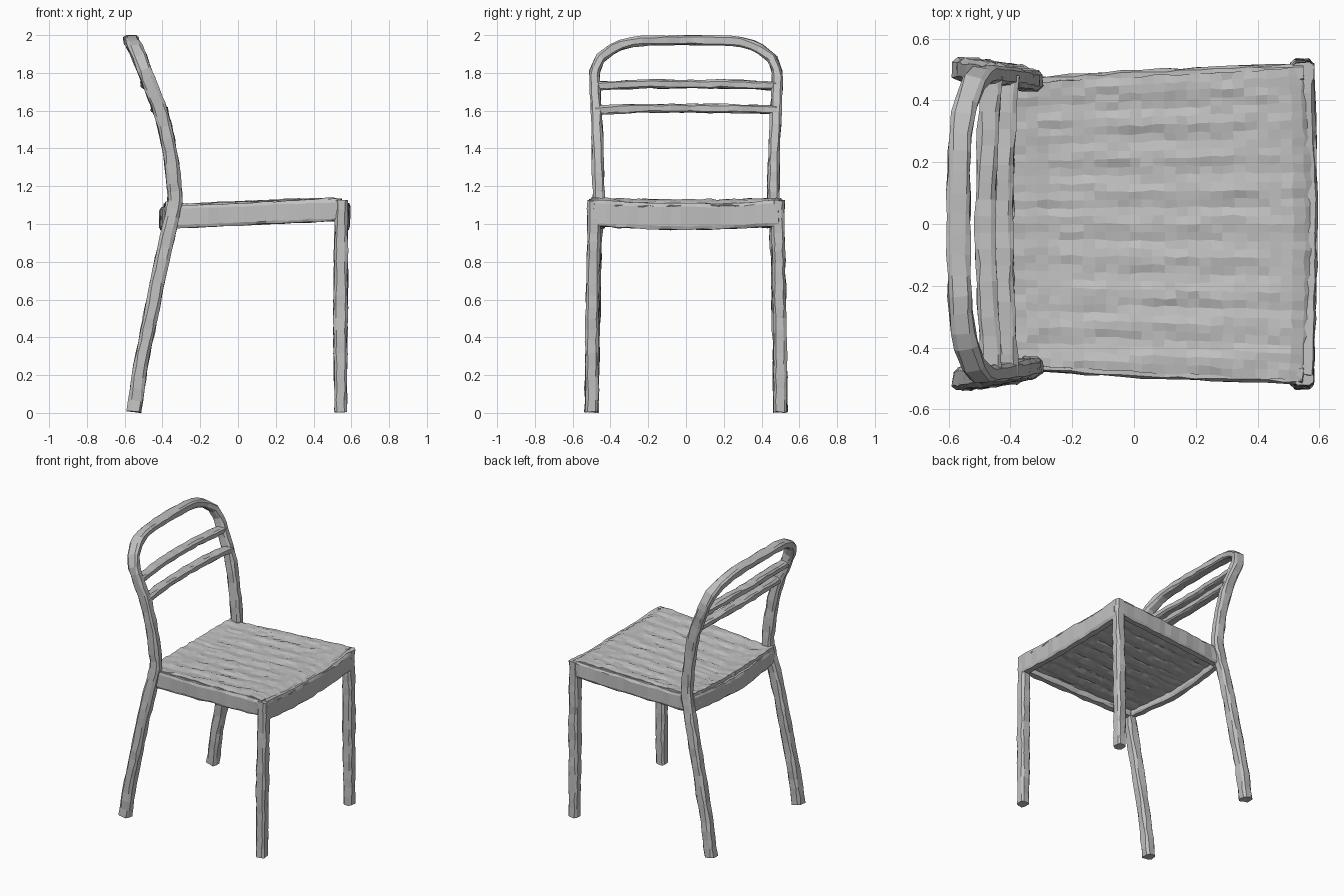
import bpy, bmesh, math, random
from mathutils import Vector

random.seed(4)
if "Cube" in bpy.data.objects:
    bpy.data.objects.remove(bpy.data.objects["Cube"])

grey = bpy.data.materials.new("plain_grey")
grey.use_nodes = True
COLOUR = (0.53, 0.53, 0.53, 1)
grey.diffuse_color = COLOUR
grey.node_tree.nodes["Principled BSDF"].inputs["Base Color"].default_value = COLOUR


def finish(name, bm):
    """Roughen slightly, keep on the floor, and add to the scene."""
    for v in bm.verts:
        v.co += Vector([random.uniform(-1, 1) for _ in range(3)]) * 0.004
        v.co.z = min(max(v.co.z, 0), 2)
    bmesh.ops.recalc_face_normals(bm, faces=bm.faces)
    mesh = bpy.data.meshes.new(name)
    bm.to_mesh(mesh)
    bm.free()
    mesh.materials.append(grey)
    obj = bpy.data.objects.new(name, mesh)
    bpy.context.collection.objects.link(obj)
    return obj


def smooth_path(points, step):
    """Catmull-Rom curve through the points."""
    pts = [Vector(p) for p in points]
    pts = [2 * pts[0] - pts[1]] + pts + [2 * pts[-1] - pts[-2]]
    path = []
    for a, b, c, d in zip(pts, pts[1:], pts[2:], pts[3:]):
        n = max(1, round((c - b).length / step))
        for i in range(n):
            t = i / n
            path.append(0.5 * (2 * b + (c - a) * t + (2 * a - 5 * b + 4 * c - d) * t**2
                               + (3 * b - a - 3 * c + d) * t**3))
    return path + [pts[-2]]


def bar(name, points, depth, width, axis, power=0.55, step=0.06):
    """Sweep a rounded rectangle; depth lies along axis, width across it.
    Sizes may be (end, middle) pairs that blend towards the middle."""
    path = smooth_path(points, step)
    bm = bmesh.new()
    rings = []
    last = len(path) - 1
    for i, p in enumerate(path):
        tangent = (path[min(i + 1, last)] - path[max(i - 1, 0)]).normalized()
        u = Vector(axis)
        u = (u - tangent * u.dot(tangent)).normalized()
        v = tangent.cross(u)
        mid = 1 - abs(2 * i / last - 1)
        d, w = [s[0] + (s[1] - s[0]) * mid if isinstance(s, tuple) else s
                for s in (depth, width)]
        ring = []
        for k in range(8):
            a = (k + 0.5) * math.pi / 4
            c, s = math.cos(a), math.sin(a)
            c = math.copysign(abs(c) ** power, c)
            s = math.copysign(abs(s) ** power, s)
            ring.append(bm.verts.new(p + u * c * d / 2 + v * s * w / 2))
        rings.append(ring)
    for r, q in zip(rings, rings[1:]):
        for k in range(8):
            bm.faces.new((r[k], r[k - 1], q[k - 1], q[k]))
    bm.faces.new(rings[0])
    bm.faces.new(rings[-1])
    return finish(name, bm)


def mirrored(half):
    return half + [(x, -y, z) for x, y, z in reversed(half)]


X, Y = (1, 0, 0), (0, 1, 0)

# Rear legs, posts and top hoop in one bent tube
bar("back_frame", mirrored([
    (-.55, .5, .005), (-.515, .497, .25), (-.465, .49, .5), (-.415, .485, .75),
    (-.375, .477, .93), (-.34, .466, 1.08), (-.335, .463, 1.17),
    (-.36, .467, 1.38), (-.405, .475, 1.58), (-.46, .482, 1.72),
    (-.495, .482, 1.81), (-.52, .455, 1.875), (-.543, .39, 1.925),
    (-.56, .29, 1.963), (-.567, .1, 1.973)]), .078, (.08, .052), X)

# Back slats, bowed slightly to the rear
for name, x, z in (("upper_slat", -.46, 1.74), ("lower_slat", -.405, 1.612)):
    bar(name, mirrored([(x, .48, z - .01), (x - .015, .25, z), (x - .02, .08, z)]),
        .07, .048, X)

# Front legs and side rails
for side, label in ((1, "left"), (-1, "right")):
    bar(label + "_front_leg", [(.543, .5 * side, .005), (.543, .496 * side, .5),
                               (.546, .488 * side, .95), (.548, .487 * side, 1.125)],
        (.068, .078), .073, X)
    bar(label + "_side_rail", [(-.33, .45 * side, 1.038), (-.2, .457 * side, 1.042),
                               (.1, .475 * side, 1.056), (.55, .49 * side, 1.075)],
        .055, .12, Y, .35)

# Front and rear rails
bar("front_rail", mirrored([(.555, .49, 1.058), (.562, .25, 1.045), (.566, .08, 1.04)]),
    .055, .14, X, .35)
bar("rear_rail", mirrored([(-.36, .46, 1.04), (-.38, .25, 1.032), (-.39, .08, 1.026)]),
    .05, .115, X, .35)

# Seat panel: tapered sheet, gently dished, with a woven ripple and rolled front lip
bm = bmesh.new()
bmesh.ops.create_grid(bm, x_segments=26, y_segments=36, size=1)
for vert in bm.verts:
    u, v = vert.co.x, vert.co.y
    x = .098 + u * .478 + (.015 if u > 0 else -.01) * (1 - v * v) * abs(u)
    y = v * (.482 + .025 * u)
    z = 1.122 + .022 * u - .01 * (1 - v * v)
    z += .016 * max(0, -u - .75) / .25 - .04 * (max(0, u - .82) / .18) ** 2
    z += .004 * math.cos(y * math.tau / .11) * (1 - u * u)
    vert.co = (x, y, z)
seat = finish("seat", bm)
solid = seat.modifiers.new("thickness", 'SOLIDIFY')
solid.thickness = .09
solid.offset = -1
